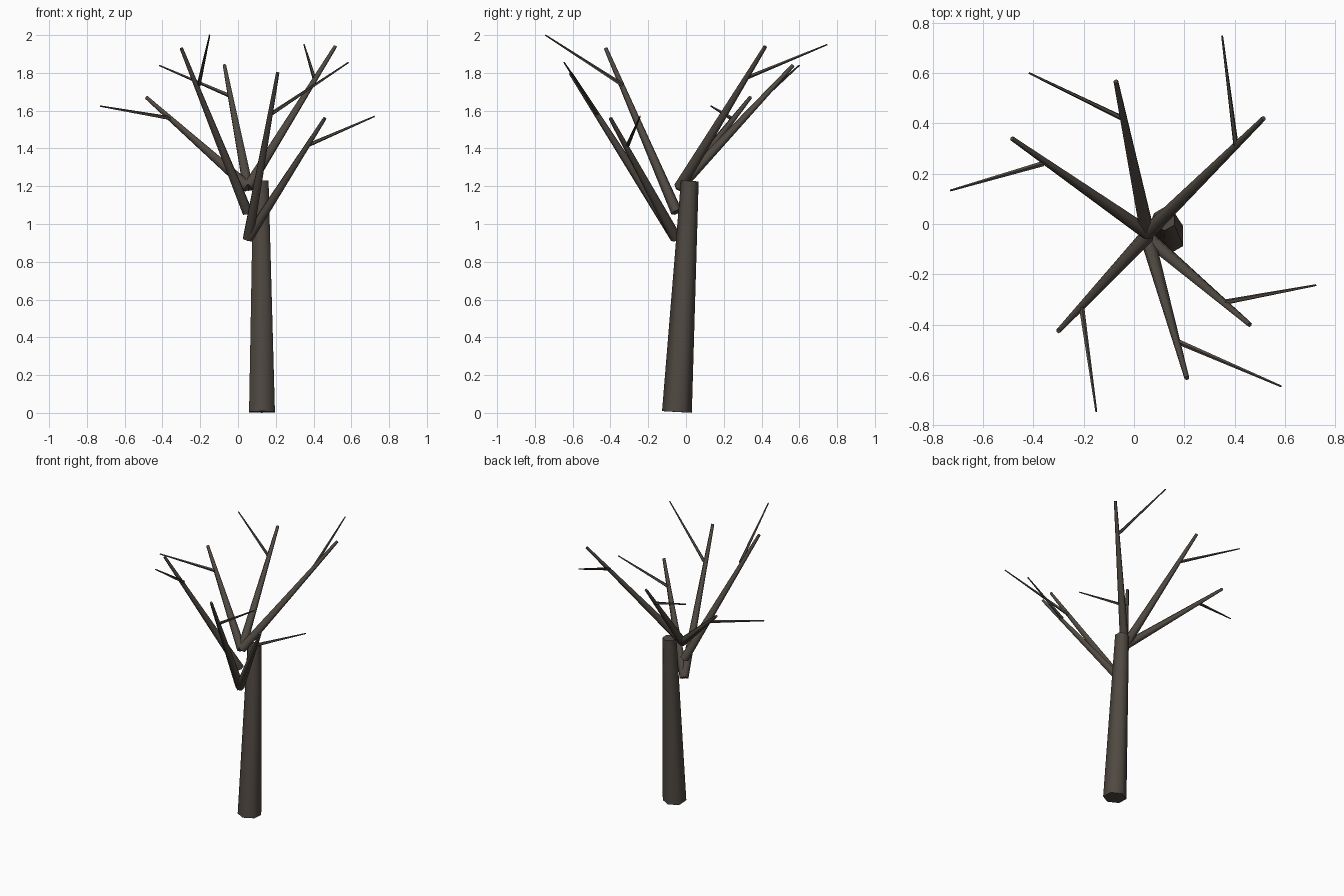
import bpy, math
from mathutils import Vector

if "Cube" in bpy.data.objects:
    bpy.data.objects.remove(bpy.data.objects["Cube"])

bark = bpy.data.materials.new("bark")
bark.diffuse_color = (0.08, 0.066, 0.054, 1)
bark.use_nodes = True
bark.node_tree.nodes["Principled BSDF"].inputs["Base Color"].default_value = bark.diffuse_color


def limb(name, start, end, r1, r2, sides=6):
    """Tapered closed limb between two points."""
    a, b = Vector(start), Vector(end)
    bpy.ops.mesh.primitive_cone_add(vertices=sides, radius1=r1, radius2=r2,
                                    depth=(b - a).length, location=(a + b) / 2)
    ob = bpy.context.object
    ob.name = name
    ob.rotation_mode = 'QUATERNION'
    ob.rotation_quaternion = Vector((0, 0, 1)).rotation_difference(b - a)
    ob.data.materials.append(bark)
    bpy.ops.object.shade_smooth_by_angle(angle=math.radians(62))
    return ob


# Leaning trunk
limb("trunk", (0.127, -0.048, 0.005), (0.121, 0.020, 1.228), 0.079, 0.047)

# Branch start, branch tip, twig start, twig tip
low, mid, high = (0.053, -0.053, 0.925), (0.05, -0.05, 1.063), (0.053, -0.035, 1.195)
branches = [
    (low, (0.21, -0.612, 1.80), (0.18, -0.47, 1.585), (0.585, -0.645, 1.855)),
    (low, (0.46, -0.40, 1.56), (0.365, -0.31, 1.415), (0.723, -0.243, 1.57)),
    (mid, (-0.30, -0.425, 1.93), (-0.208, -0.335, 1.735), (-0.15, -0.745, 2.0)),
    (high, (-0.485, 0.34, 1.67), (-0.36, 0.24, 1.56), (-0.73, 0.133, 1.624)),
    (high, (-0.072, 0.567, 1.84), (-0.045, 0.42, 1.68), (-0.417, 0.60, 1.84)),
    (high, (0.515, 0.42, 1.94), (0.405, 0.31, 1.77), (0.35, 0.747, 1.95)),
]
for i, (start, tip, fork, twig_tip) in enumerate(branches, 1):
    limb(f"branch_{i}", start, tip, 0.03, 0.010)
    limb(f"twig_{i}", fork, twig_tip, 0.011, 0.004, 5)
